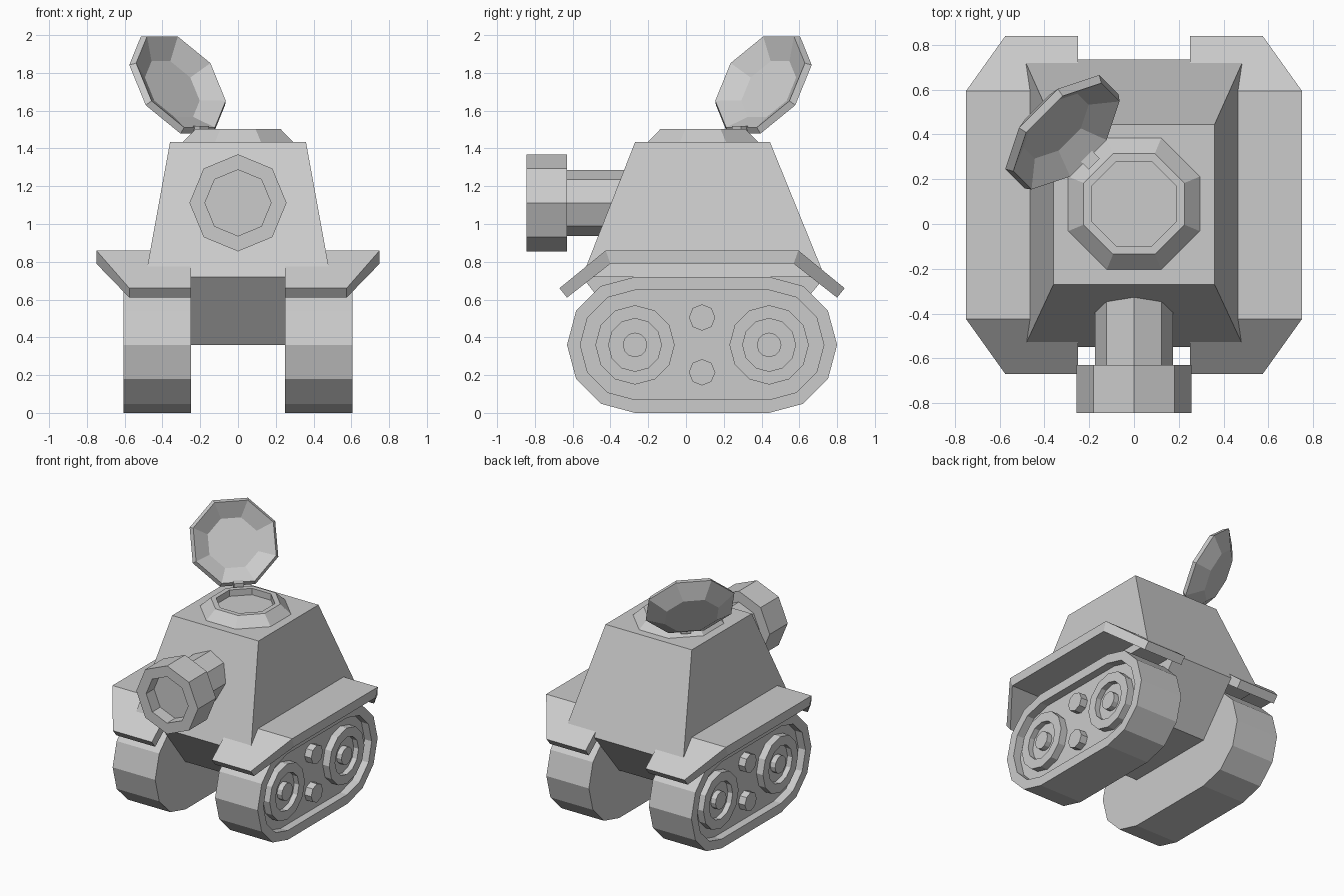
import bpy
from math import sin, cos, pi, radians
from mathutils import Matrix, Vector
import bmesh

if "Cube" in bpy.data.objects:
    bpy.data.objects.remove(bpy.data.objects["Cube"])


def loft(name, rings, mirror=False, matrix=None):
    """Join equal-length rings of points with quads and cap both ends."""
    bm = bmesh.new()
    loops = [[bm.verts.new(p) for p in ring] for ring in rings]
    n = len(loops[0])
    for a, b in zip(loops, loops[1:]):
        for i in range(n):
            j = (i + 1) % n
            bm.faces.new((a[i], a[j], b[j], b[i]))
    bm.faces.new(loops[0][::-1])
    bm.faces.new(loops[-1])
    bmesh.ops.recalc_face_normals(bm, faces=bm.faces)
    if matrix:
        bm.transform(matrix)
    me = bpy.data.meshes.new(name)
    bm.to_mesh(me)
    bm.free()
    ob = bpy.data.objects.new(name, me)
    bpy.context.collection.objects.link(ob)
    if mirror:
        ob.modifiers.new("Mirror", 'MIRROR')
    return ob


def turned(name, profile, sides, matrix, mirror=False, flat=False):
    """Low-poly turned part about local z; profile is (radius or apothem, height)."""
    off = pi / sides if flat else 0
    k = 1 / cos(pi / sides) if flat else 1
    rings = [[(r * k * cos(2 * pi * i / sides + off),
               r * k * sin(2 * pi * i / sides + off), z) for i in range(sides)]
             for r, z in profile]
    return loft(name, rings, mirror, matrix)


def rect(x, y0, y1, z):
    return [(-x, y0, z), (x, y0, z), (x, y1, z), (-x, y1, z)]


Y0, Y1, ZC, YM = -0.27, 0.44, 0.36, 0.085   # wheel axle positions


def stadium(x, r):
    pts = []
    for yc, start in ((Y1, -90), (Y0, 90)):
        for i in range(7):
            a = radians(start + 30 * i)
            pts.append((x, yc + r * cos(a), ZC + r * sin(a)))
    return pts


# Tracks with recessed outer side
loft("track", [stadium(0.25, 0.36), stadium(0.605, 0.36),
               stadium(0.605, 0.29), stadium(0.545, 0.29)], mirror=True)

# Wheels and rollers, local z pointing outward along x
to_x = Matrix.Rotation(pi / 2, 4, 'Y')
for tag, y in (("front", Y0), ("back", Y1)):
    turned(tag + "_wheel",
           [(0.21, 0.53), (0.21, 0.60), (0.14, 0.60), (0.14, 0.56),
            (0.065, 0.56), (0.065, 0.60)],
           12, Matrix.Translation((0, y, ZC)) @ to_x, mirror=True)
for tag, z in (("upper", 0.505), ("lower", 0.215)):
    turned(tag + "_roller", [(0.07, 0.53), (0.07, 0.60)], 8,
           Matrix.Translation((0, YM, z)) @ to_x, mirror=True)

# Fenders with drooping, clipped ends
half = [(0.755, 0.575, 0.66, 0.715, 0.61), (0.51, 0.75, 0.86, 0.485, 0.79)]
sections = []
for sign, order in ((-1, half), (1, half[::-1])):
    for dy, xo, zt, dyb, zb in order:
        yt, yb = YM + sign * dy, YM + sign * dyb
        sections.append([(0.25, yt, zt), (xo, yt, zt), (xo, yb, zb), (0.25, yb, zb)])
loft("fender", sections, mirror=True)

# Sloped upper hull and belly between the tracks
loft("upper_hull", [rect(0.49, -0.55, 0.735, 0.72), rect(0.36, -0.27, 0.445, 1.433)])
loft("belly", [rect(0.25, -0.27, 0.44, 0.36), rect(0.25, -0.55, 0.735, 0.72)])

# Cannon, local z pointing forward along -y
to_front = Matrix.Translation((0, 0, 1.112)) @ Matrix.Rotation(pi / 2, 4, 'X')
turned("cannon", [(0.175, 0.25), (0.175, 0.63), (0.257, 0.63), (0.257, 0.845),
                  (0.175, 0.845), (0.175, 0.75)], 8, to_front)

# Hatch ring on the roof
turned("hatch_ring", [(0.297, 1.43), (0.225, 1.503), (0.19, 1.503), (0.19, 1.455)],
       8, Matrix.Translation((0, 0.09, 0)), flat=True)

# Open hatch lid: a shallow dish leaning back 60 degrees over its diagonal hinge
d = Vector((-1, 1, 0)).normalized()
up = Vector((0, 0, 1))
slope = d * 0.5 + up * 0.866
normal = up * 0.5 - d * 0.866
side = slope.cross(normal)
centre = Vector((0, 0.09, 1.752)) + d * 0.427
frame = Matrix((slope, side, normal)).transposed().to_4x4()
lid_matrix = Matrix.Translation(centre) @ frame
# local x follows the slope, local z faces out of the open side
frame_profile = [(0.18, -0.11), (0.297, -0.033), (0.278, 0.0), (0.17, -0.075)]
turned("hatch_lid", frame_profile, 8,
       lid_matrix.copy(), flat=True)

# Hinge block
hinge = Matrix.Translation((-0.195, 0.285, 1.46)) @ Matrix.Rotation(pi / 4, 4, 'Z')
loft("hatch_hinge", [rect(0.035, -0.025, 0.025, 0), rect(0.035, -0.025, 0.025, 0.058)],
     matrix=hinge)
